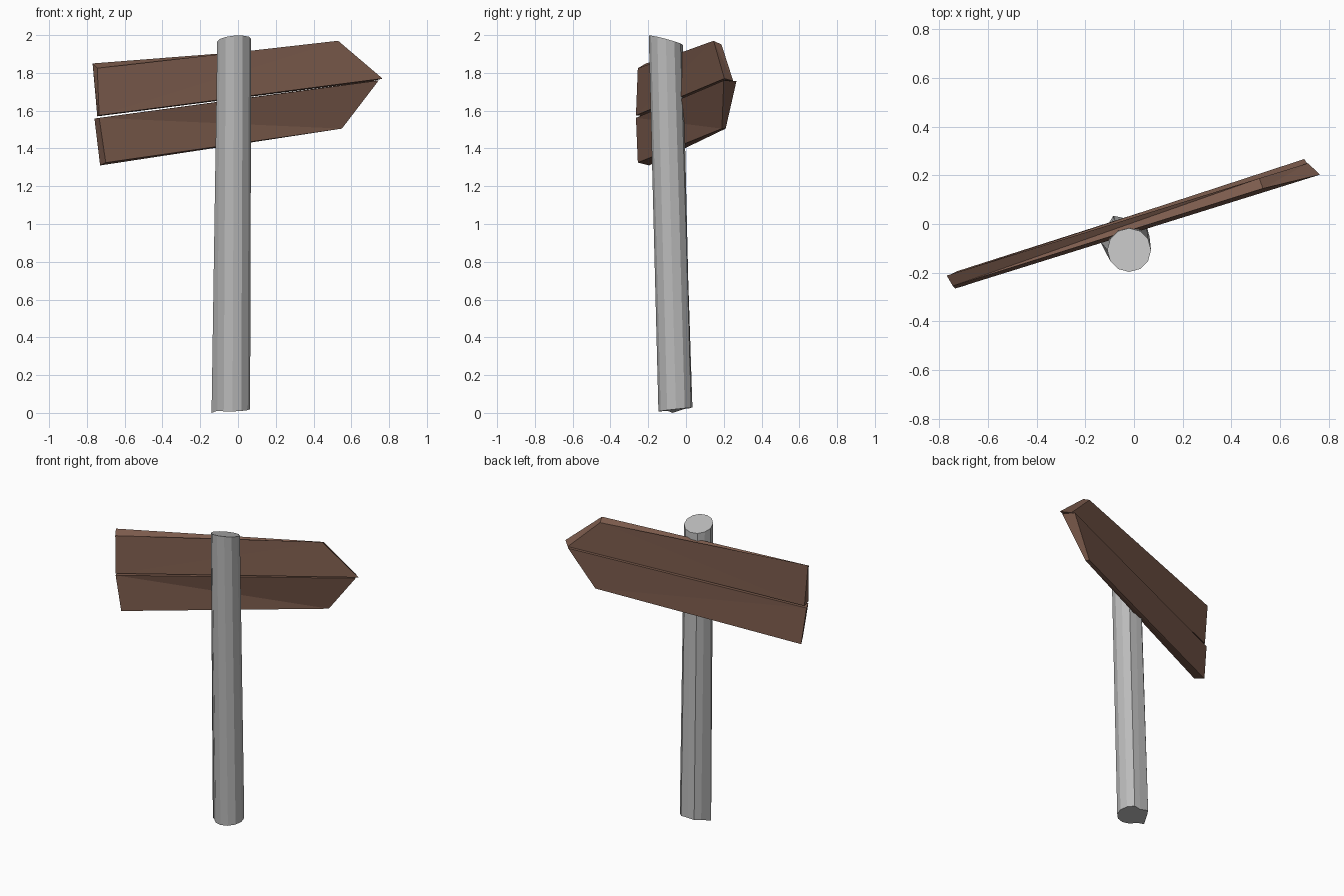
import bpy
import bmesh
from math import cos, sin, tau
from mathutils import Vector

default = bpy.data.objects.get("Cube")
if default:
    bpy.data.objects.remove(default, do_unlink=True)


def material(name, color):
    mat = bpy.data.materials.new(name)
    mat.use_nodes = True
    mat.diffuse_color = color
    mat.node_tree.nodes["Principled BSDF"].inputs["Base Color"].default_value = color
    return mat


def finish(name, bm, mat):
    bmesh.ops.recalc_face_normals(bm, faces=bm.faces[:])
    mesh = bpy.data.meshes.new(name)
    bm.to_mesh(mesh)
    bm.free()
    obj = bpy.data.objects.new(name, mesh)
    bpy.context.collection.objects.link(obj)
    mesh.materials.append(mat)
    return obj


def board(name, front, back, mat):
    """Hand-hewn plank: every twisted side is folded along one diagonal."""
    bm = bmesh.new()
    f = [bm.verts.new(p) for p in front]
    b = [bm.verts.new(p) for p in back]
    for ring in (f, b):
        bm.faces.new((ring[0], ring[1], ring[2]))
        bm.faces.new((ring[0], ring[2], ring[3]))
    for i in range(4):
        j = (i + 1) % 4
        bm.faces.new((f[i], f[j], b[i]))
        bm.faces.new((f[j], b[j], b[i]))
    return finish(name, bm, mat)


def leaning_post(name, sides, base, top, splinters, mat):
    """Tapered post with slanted cuts; each end is (centre, radius, slope x, slope y)."""
    bm = bmesh.new()
    rings = []
    for centre, radius, slope_x, slope_y in (base, top):
        ring = []
        for i in range(sides):
            a = tau * i / sides
            x, y = radius * cos(a), radius * sin(a)
            offset = Vector((x, y, slope_x * x + slope_y * y))
            ring.append(bm.verts.new(Vector(centre) + offset))
        rings.append(ring)
    low, high = rings
    for i, position in splinters.items():
        low[i].co = position
    for i in range(sides):
        j = (i + 1) % sides
        bm.faces.new((low[i], low[j], high[j], high[i]))
    bm.faces.new(low)
    bm.faces.new(high)
    return finish(name, bm, mat)


wood = material("brown_wood", (0.2, 0.105, 0.073, 1))
grey = material("weathered_grey", (0.5, 0.5, 0.5, 1))

# Post, with rough corners at the foot
leaning_post("post", 12,
             ((-0.029, -0.053, 0.018), 0.093, 0.02, 0.11),
             ((-0.02, -0.107, 1.973), 0.09, 0.08, -0.27),
             {3: (-0.03, 0.022, 0.025), 4: (-0.085, 0.034, 0.03),
              6: (-0.14, -0.07, 0)}, grey)

# Upper board: lower left, tip, upper right, upper left
board("upper_board",
      [(-0.735, -0.265, 1.575), (0.765, 0.203, 1.77),
       (0.53, 0.146, 1.97), (-0.745, -0.255, 1.825)],
      [(-0.745, -0.208, 1.57), (0.715, 0.25, 1.757),
       (0.515, 0.188, 1.95), (-0.77, -0.212, 1.85)], wood)

# Lower board: upper left, lower left, lower right, tip
board("lower_board",
      [(-0.735, -0.265, 1.562), (-0.7, -0.255, 1.325),
       (0.55, 0.19, 1.505), (0.745, 0.2, 1.76)],
      [(-0.76, -0.21, 1.558), (-0.73, -0.195, 1.31),
       (0.535, 0.21, 1.505), (0.7, 0.267, 1.756)], wood)
